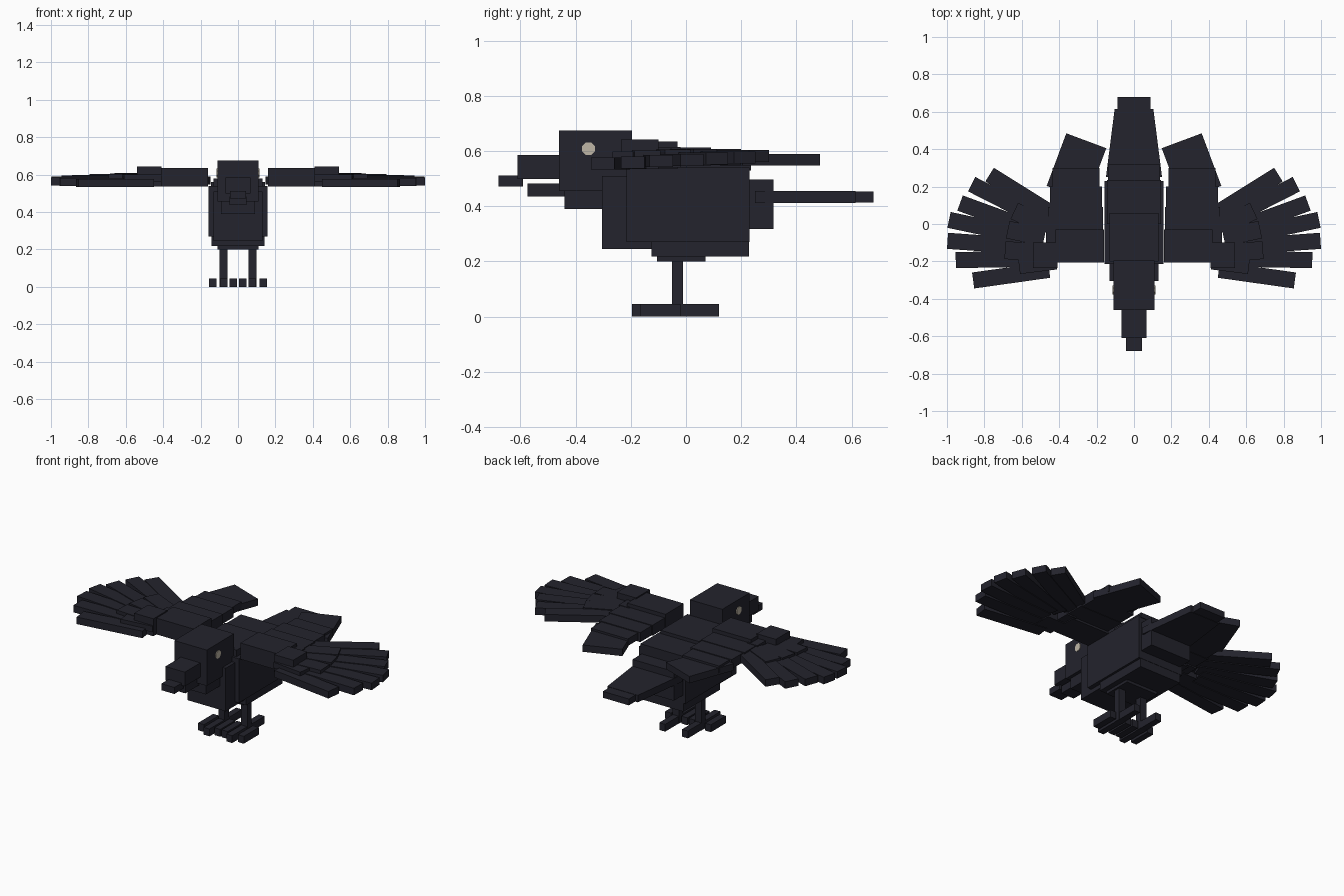
import bpy, bmesh, math
from mathutils import Matrix, Vector

cube = bpy.data.objects.get("Cube")
if cube:
    bpy.data.objects.remove(cube, do_unlink=True)


def material(name, color):
    mat = bpy.data.materials.new(name)
    mat.use_nodes = True
    mat.diffuse_color = color
    mat.node_tree.nodes["Principled BSDF"].inputs["Base Color"].default_value = color
    return mat


plumage = material("blue black plumage", (0.017, 0.017, 0.026, 1))
beige = material("pale beige eye", (0.52, 0.47, 0.38, 1))


def finish(name, bm, mat=plumage):
    bmesh.ops.recalc_face_normals(bm, faces=bm.faces)
    mesh = bpy.data.meshes.new(name)
    bm.to_mesh(mesh)
    bm.free()
    mesh.materials.append(mat)
    obj = bpy.data.objects.new(name, mesh)
    bpy.context.collection.objects.link(obj)
    return obj


def box(name, xs, ys, zs, matrix=Matrix()):
    """Box given by its extents on each axis, optionally transformed."""
    bm = bmesh.new()
    bmesh.ops.create_cube(bm, size=1)
    for v in bm.verts:
        v.co = matrix @ Vector(r[0] if c < 0 else r[1] for c, r in zip(v.co, (xs, ys, zs)))
    return finish(name, bm)


def middle(name, half, ys, zs):
    return box(name, (-half, half), ys, zs)


def pair(name, xs, ys, zs):
    for side, s in (("left", 1), ("right", -1)):
        box(f"{side}_{name}", sorted((s * xs[0], s * xs[1])), ys, zs)


def feather(name, tip, angle, length, width, z, thick):
    """Pair of flat feathers running back from a tip point."""
    for side, s in (("left", 1), ("right", -1)):
        a = math.radians(angle if s > 0 else 180 - angle)
        m = Matrix.Translation((s * tip[0], tip[1], z)) @ Matrix.Rotation(a, 4, "Z")
        box(f"{side}_{name}", (-length, 0), (-width / 2, width / 2), (0, thick), m)


# Head and beak
middle("head", 0.11, (-0.46, -0.195), (0.455, 0.675))
middle("throat", 0.09, (-0.44, -0.2), (0.39, 0.5))
middle("upper_beak", 0.066, (-0.61, -0.45), (0.498, 0.585))
middle("beak_tip", 0.044, (-0.68, -0.59), (0.472, 0.512))
middle("lower_beak", 0.045, (-0.575, -0.43), (0.436, 0.482))

# Body
middle("chest", 0.13, (-0.305, -0.1), (0.245, 0.51))
middle("torso", 0.157, (-0.215, 0.23), (0.27, 0.54))
middle("belly", 0.143, (-0.125, 0.228), (0.217, 0.29))
middle("underbelly", 0.11, (-0.105, 0.07), (0.2, 0.23))
middle("upper_back", 0.13, (-0.2, 0.06), (0.53, 0.58))
middle("lower_back", 0.145, (0.0, 0.235), (0.53, 0.56))
middle("rump", 0.14, (0.2, 0.318), (0.318, 0.497))

# Tail: tapered slab with a square end
tail = middle("tail", 0.15, (0.25, 0.615), (0.412, 0.455))
for v in tail.data.vertices:
    if v.co.y > 0.5:
        v.co.x *= 0.69
middle("tail_end", 0.088, (0.56, 0.68), (0.414, 0.453))

# Eyes
for side, s in (("left", 1), ("right", -1)):
    bm = bmesh.new()
    turn = Matrix.Rotation(math.pi / 2, 4, "Y") @ Matrix.Rotation(math.pi / 8, 4, "Z")
    bmesh.ops.create_cone(bm, cap_ends=True, segments=8, radius1=0.025, radius2=0.025,
                          depth=0.006, matrix=Matrix.Translation((s * 0.111, -0.353, 0.608)) @ turn)
    finish(f"{side}_eye", bm, beige)

# Legs and toes
pair("leg", (0.055, 0.099), (-0.05, -0.01), (0.0, 0.22))
pair("middle_toe", (0.057, 0.097), (-0.195, -0.02), (0, 0.045))
pair("outer_toe", (0.115, 0.155), (-0.165, -0.02), (0, 0.045))
pair("inner_toe", (0.005, 0.045), (-0.165, -0.02), (0, 0.045))
pair("back_toe", (0.057, 0.097), (-0.012, 0.12), (0, 0.045))

# Inner wing: arm, wrist and overlapping rows
pair("wing_arm", (0.16, 0.42), (-0.205, -0.03), (0.535, 0.635))
pair("wing_wrist", (0.41, 0.54), (-0.235, -0.1), (0.535, 0.642))
pair("wing_elbow", (0.4, 0.47), (-0.12, -0.02), (0.54, 0.615))
pair("wing_row_front", (0.165, 0.46), (-0.05, 0.09), (0.548, 0.612))
pair("wing_row_middle", (0.17, 0.45), (0.08, 0.2), (0.55, 0.608))
pair("wing_row_back", (0.185, 0.435), (0.17, 0.3), (0.56, 0.603))
feather("wing_inner_tip", (0.255, 0.445), 110.5, 0.3, 0.228, 0.548, 0.042)

# Outer wing: fan of long feathers, each a little lower than the one behind
fan = [(0.772, 0.264, 32), (0.868, 0.213, 27), (0.93, 0.112, 20), (0.989, 0.022, 12),
       (0.997, -0.09, 4), (0.953, -0.193, -1), (0.86, -0.302, -8)]
for i, (x, y, angle) in enumerate(fan):
    length = 0.41 if i in (0, 6) else 0.46
    feather(f"long_feather_{i + 1}", (x, y), angle, length, 0.086, 0.56 - 0.0045 * i, 0.043)

# Short covering feathers over the fan roots
covers = [(0.64, 0.07, 25), (0.675, -0.03, 12), (0.69, -0.14, 3), (0.615, -0.22, -7)]
for i, (x, y, angle) in enumerate(covers):
    feather(f"cover_feather_{i + 1}", (x, y), angle, 0.2, 0.095, 0.572 - 0.003 * i, 0.036)
